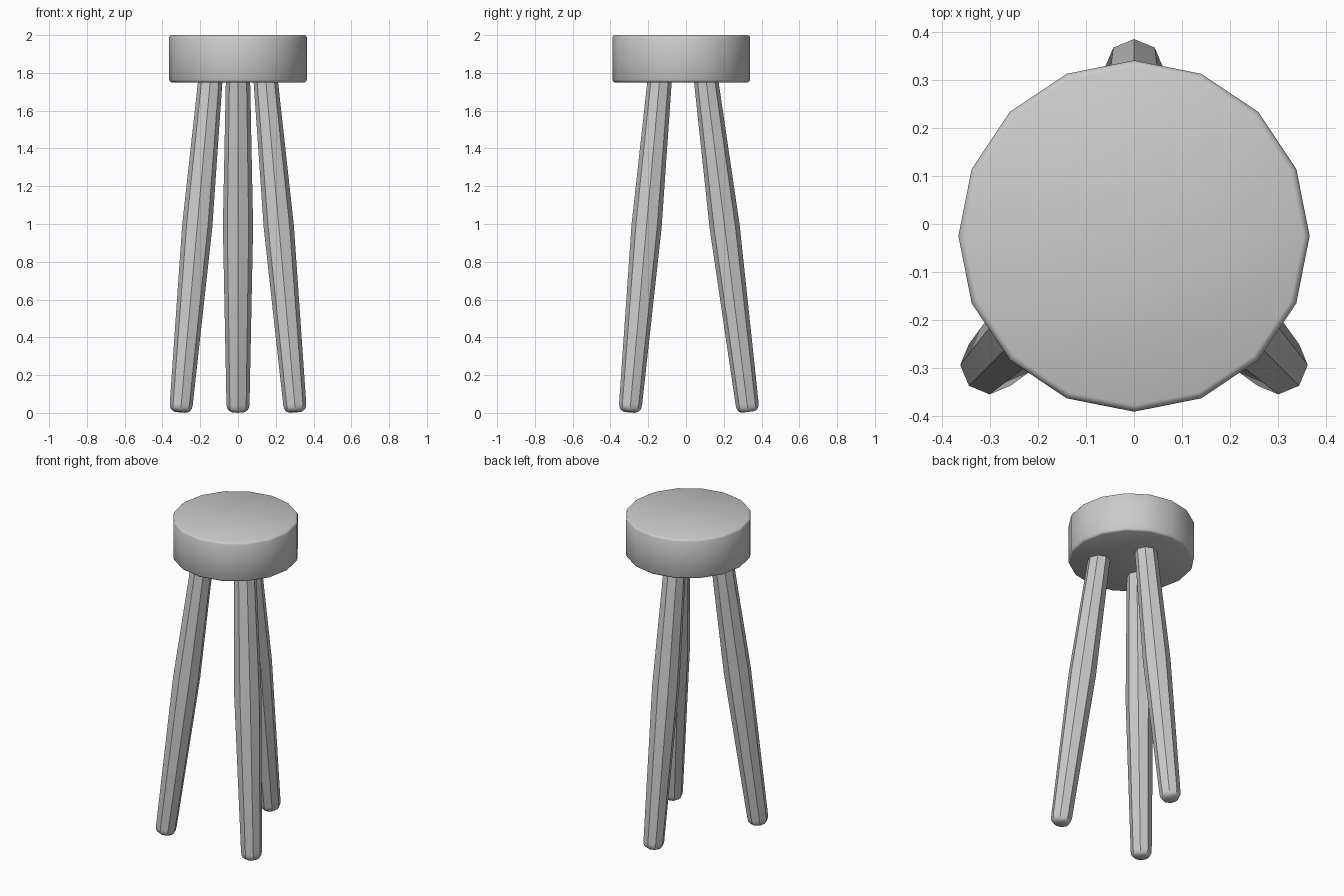
import bpy, bmesh, math
from mathutils import Vector

if "Cube" in bpy.data.objects:
    bpy.data.objects.remove(bpy.data.objects["Cube"])


def lathe(name, base, axis, profile, sides):
    """Rings of (distance along axis, radius), capped at both ends."""
    turn = Vector((0, 0, 1)).rotation_difference(axis)
    bm = bmesh.new()
    rings = []
    for d, r in profile:
        ring = []
        for i in range(sides):
            a = 2 * math.pi * i / sides
            p = Vector((r * math.cos(a), r * math.sin(a), d))
            ring.append(bm.verts.new(base + turn @ p))
        rings.append(ring)
    for lo, hi in zip(rings, rings[1:]):
        for i in range(sides):
            j = (i + 1) % sides
            bm.faces.new((lo[i], lo[j], hi[j], hi[i]))
    bm.faces.new(rings[0][::-1])
    bm.faces.new(rings[-1])
    mesh = bpy.data.meshes.new(name)
    bm.to_mesh(mesh)
    bm.free()
    obj = bpy.data.objects.new(name, mesh)
    bpy.context.collection.objects.link(obj)
    bpy.ops.object.select_all(action='DESELECT')
    obj.select_set(True)
    bpy.context.view_layer.objects.active = obj
    bpy.ops.object.shade_smooth_by_angle(angle=math.radians(35))
    return obj


# Round seat with softened rims
lathe("seat", Vector((0, -0.025, 1.75)), Vector((0, 0, 1)),
      [(0, 0.352), (0.004, 0.360), (0.013, 0.365),
       (0.237, 0.365), (0.246, 0.360), (0.25, 0.352)], 16)


# Splayed legs, thickest in the middle, with rounded feet
def leg(name, foot, top):
    base, end = Vector((*foot, 0.005)), Vector((*top, 1.755))
    axis = end - base
    length = axis.length
    lathe(name, base, axis.normalized(),
          [(0, 0.036), (0.009, 0.050), (0.022, 0.058), (0.042, 0.061),
           (0.99, 0.080), (length + 0.02, 0.064)], 8)


leg("front_leg_right", (0.304, -0.297), (0.147, -0.14))
leg("front_leg_left", (-0.304, -0.297), (-0.147, -0.14))
leg("back_leg", (0, 0.329), (0, 0.107))
